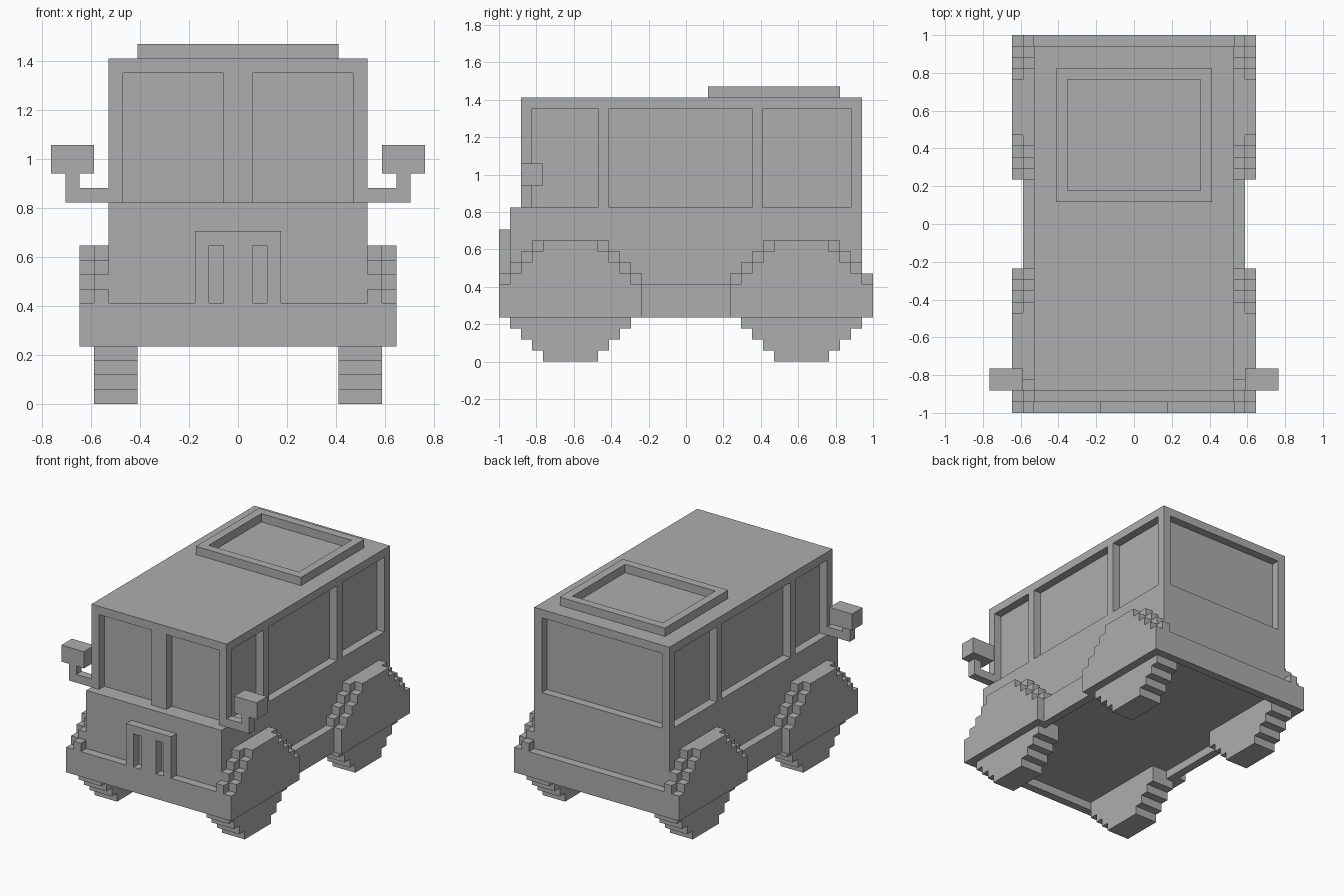
import bpy
import bmesh

cube = bpy.data.objects.get("Cube")
if cube:
    bpy.data.objects.remove(cube, do_unlink=True)

U = 1 / 17  # one block of the model

grey = bpy.data.materials.new("plain_grey")
grey.use_nodes = True
COLOUR = (0.42, 0.42, 0.42, 1)
grey.diffuse_color = COLOUR
grey.node_tree.nodes["Principled BSDF"].inputs["Base Color"].default_value = COLOUR


def finish(name, bm):
    bmesh.ops.scale(bm, vec=(U, U, U), verts=bm.verts)
    bmesh.ops.recalc_face_normals(bm, faces=bm.faces)
    mesh = bpy.data.meshes.new(name)
    bm.to_mesh(mesh)
    bm.free()
    mesh.materials.append(grey)
    obj = bpy.data.objects.new(name, mesh)
    bpy.context.collection.objects.link(obj)
    return obj


def box(name, x, y, z):
    """Box from (low, high) block ranges."""
    bm = bmesh.new()
    bmesh.ops.create_cube(bm, size=1)
    for v in bm.verts:
        v.co = [r[0] if c < 0 else r[1] for c, r in zip(v.co, (x, y, z))]
    return finish(name, bm)


def span(r, side):
    """Mirror an x range to the given side."""
    return tuple(sorted((r[0] * side, r[1] * side)))


def pair(name, x, y, z):
    for label, side in (("left", 1), ("right", -1)):
        box(f"{label}_{name}", span(x, side), y, z)


def stepped(name, x, centre, bottom, steps):
    """Extrude a symmetric staircase outline; steps are (half width, top)."""
    edge, z = [], bottom
    for half, top in steps:
        edge += [(half, z), (half, top)]
        z = top
    outline = edge + [(-h, t) for h, t in reversed(edge)]
    bm = bmesh.new()
    face = bm.faces.new([bm.verts.new((x[0], centre + h, t)) for h, t in outline])
    new = bmesh.ops.extrude_face_region(bm, geom=[face])["geom"]
    moved = [g for g in new if isinstance(g, bmesh.types.BMVert)]
    bmesh.ops.translate(bm, verts=moved, vec=(x[1] - x[0], 0, 0))
    finish(name, bm)


# Body: the underside is raised one block inside sills and bumpers
box("lower_body", (-9, 9), (-16, 16), (5, 14))
box("window_panes", (-8, 8), (-14, 15), (14, 23))
box("roof", (-9, 9), (-15, 16), (23, 24))
box("front_bumper", (-11, 11), (-17, -16), (4, 7))
box("rear_bumper", (-11, 11), (16, 17), (4, 7))
pair("sill", (9, 10), (-4, 4), (4, 7))

# Window pillars
for name, y in (("front", -15), ("door", -8), ("middle", 6), ("rear", 15)):
    pair(name + "_pillar", (8, 9), (y, y + 1), (14, 23))
box("windshield_divider", (-1, 1), (-15, -14), (14, 23))

# Grille with two open slots
box("grille_centre", (-1, 1), (-17, -16), (7, 11))
pair("grille_bar", (2, 3), (-17, -16), (7, 11))
box("grille_top", (-3, 3), (-17, -16), (11, 12))

# Roof hatch frame
pair("hatch_rail", (6, 7), (2, 14), (24, 25))
for name, y in (("front", 2), ("rear", 13)):
    box(name + "_hatch_rail", (-6, 6), (y, y + 1), (24, 25))

# Side mirrors
pair("mirror_arm", (9, 12), (-15, -14), (14, 15))
pair("mirror_post", (11, 12), (-15, -14), (15, 16))
pair("mirror_head", (10, 13), (-15, -13), (16, 18))

# Fenders in two stepped layers, and stepped wheels
inner = [(6.5, 8), (5.5, 9), (4.5, 10), (3.5, 11)]
outer = [(6.5, 7), (5.5, 8), (4.5, 9), (3.5, 10), (2.5, 11)]
tread = [(2.5, 1), (3.5, 2), (4.5, 3), (5.5, 5)]
for end, centre in (("front", -10.5), ("rear", 10.5)):
    for label, side in (("left", 1), ("right", -1)):
        part = f"{end}_{label}_"
        stepped(part + "inner_fender", span((9, 10), side), centre, 4, inner)
        stepped(part + "outer_fender", span((10, 11), side), centre, 4, outer)
        stepped(part + "wheel", span((7, 10), side), centre, 0, tread)
